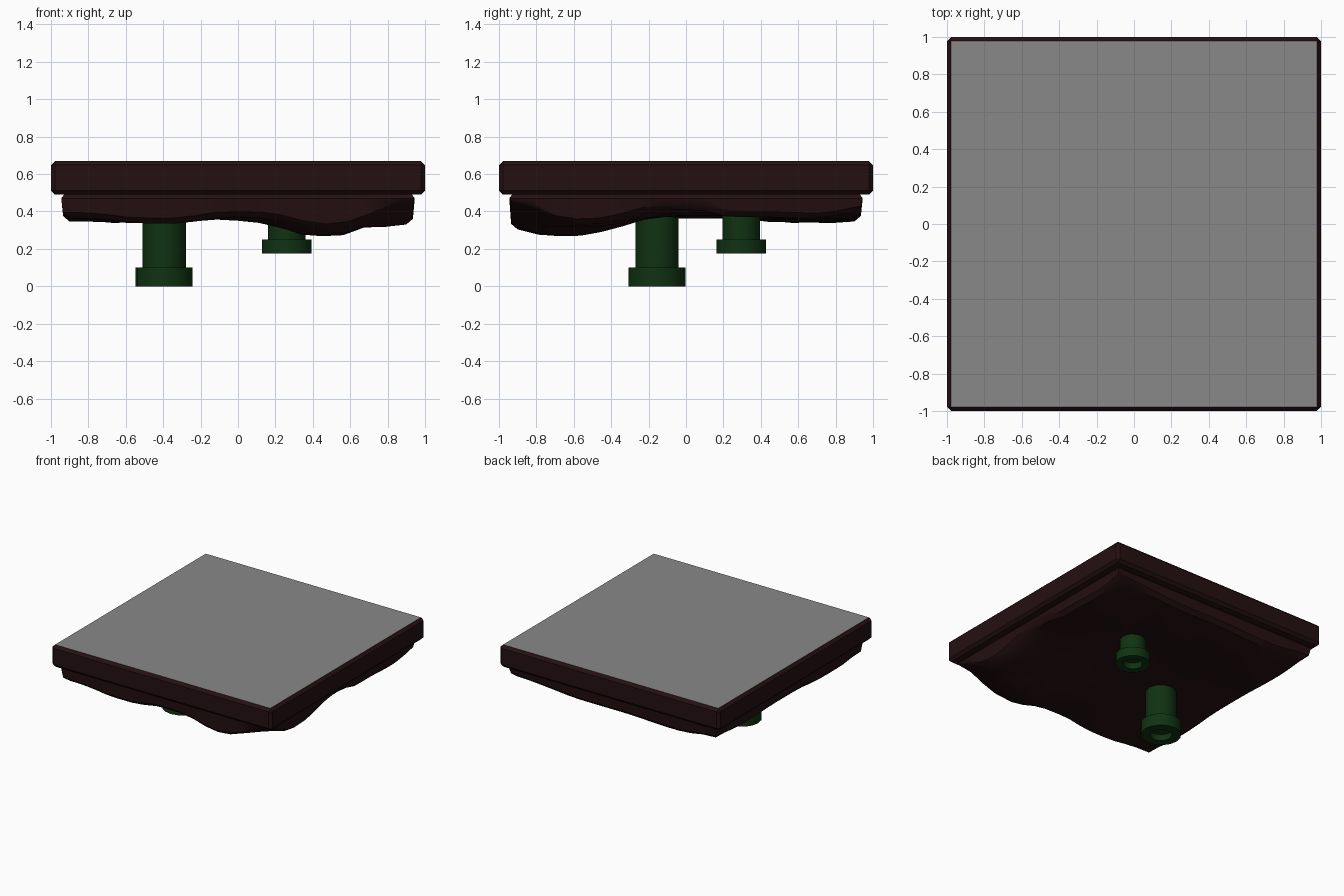
import bpy, bmesh, math, random
from mathutils import Vector

random.seed(4)
old = bpy.data.objects.get("Cube")
if old:
    bpy.data.objects.remove(old, do_unlink=True)


def material(name, rgb):
    m = bpy.data.materials.new(name)
    m.use_nodes = True
    m.diffuse_color = (*rgb, 1)
    m.node_tree.nodes["Principled BSDF"].inputs["Base Color"].default_value = (*rgb, 1)
    return m


grey = material("grey_top", (0.25, 0.25, 0.25))
brown = material("dark_brown_rock", (0.018, 0.005, 0.006))
green = material("dark_green_pipe", (0.005, 0.032, 0.006))


def finish(bm, name, mats):
    bmesh.ops.recalc_face_normals(bm, faces=bm.faces)
    mesh = bpy.data.meshes.new(name)
    bm.to_mesh(mesh)
    bm.free()
    obj = bpy.data.objects.new(name, mesh)
    bpy.context.collection.objects.link(obj)
    for m in mats:
        mesh.materials.append(m)
    return obj


def smooth(obj, degrees):
    bpy.ops.object.select_all(action='DESELECT')
    obj.select_set(True)
    bpy.context.view_layer.objects.active = obj
    bpy.ops.object.shade_smooth_by_angle(angle=math.radians(degrees))


# Slab with chamfered edges and a grey top face
bm = bmesh.new()
bmesh.ops.create_cube(bm, size=1)
for v in bm.verts:
    v.co = (v.co.x * 2, v.co.y * 2, 0.58 + v.co.z * 0.18)
bmesh.ops.bevel(bm, geom=bm.edges[:], offset=0.022, segments=1, affect='EDGES')
for f in bm.faces:
    f.normal_update()
    f.material_index = 0 if f.normal.z > 0.9 else 1
finish(bm, "platform_slab", [grey, brown])

# Rock underside: lumps as x, y, z of the lower surface
LUMPS = [(-.9, -.9, .365), (.5, -.65, .265), (-.4, -.93, .335), (-.6, .7, .34),
         (0, 0, .38), (.9, .9, .40), (.93, 0, .41), (.93, .3, .37), (0, -.93, .37),
         (.93, -.93, .43), (.72, -.6, .32), (-.93, 0, .37), (.2, .8, .36),
         (-.93, .93, .38), (-.93, -.6, .345), (.4, .1, .38), (.93, .7, .36)]


def rock_height(x, y):
    total = weight = 0
    for px, py, pz in LUMPS:
        w = 1 / ((x - px) ** 2 + (y - py) ** 2 + 0.004) ** 1.6
        total += w * pz
        weight += w
    return total / weight


bm = bmesh.new()
bmesh.ops.create_grid(bm, x_segments=16, y_segments=16, size=0.9)
rim = [e for e in bm.edges if e.is_boundary]
for v in bm.verts:
    inner = not v.is_boundary
    v.co.z = rock_height(v.co.x, v.co.y)
    if inner:
        v.co.z += random.uniform(-.004, .004)
# Walls of the rock step outward, then tuck in under the slab
for half, low, lift in ((0.935, None, 0.03), (0.945, 0.47, 0), (0.915, 0.51, 0)):
    new = bmesh.ops.extrude_edge_only(bm, edges=rim)["geom"]
    rim = [g for g in new if isinstance(g, bmesh.types.BMEdge) and g.is_boundary]
    for v in {v for e in rim for v in e.verts}:
        grow = half / max(abs(v.co.x), abs(v.co.y))
        z = v.co.z + lift if low is None else low
        v.co = Vector((v.co.x * grow, v.co.y * grow, z))
bmesh.ops.holes_fill(bm, edges=rim, sides=0)
smooth(finish(bm, "rock_underside", [brown]), 35)


# Hollow pipes with a flared collar at the lower end
def pipe(name, x, y, bottom, collar, shaft, collar_height):
    profile = [(shaft, 0.45), (shaft, bottom + collar_height),
               (collar, bottom + collar_height), (collar, bottom),
               (shaft * 0.72, bottom), (shaft * 0.72, bottom + 0.05)]
    sides = 16
    bm = bmesh.new()
    rings = [[bm.verts.new((x + r * math.cos(math.tau * i / sides),
                            y + r * math.sin(math.tau * i / sides), z))
              for i in range(sides)] for r, z in profile]
    for a, b in zip(rings, rings[1:]):
        for i in range(sides):
            j = (i + 1) % sides
            bm.faces.new((a[i], a[j], b[j], b[i]))
    bm.faces.new(rings[0])
    bm.faces.new(rings[-1])
    smooth(finish(bm, name, [green]), 40)


pipe("long_pipe", -0.395, -0.155, 0, 0.153, 0.116, 0.10)
pipe("short_pipe", 0.26, 0.295, 0.175, 0.132, 0.10, 0.075)
